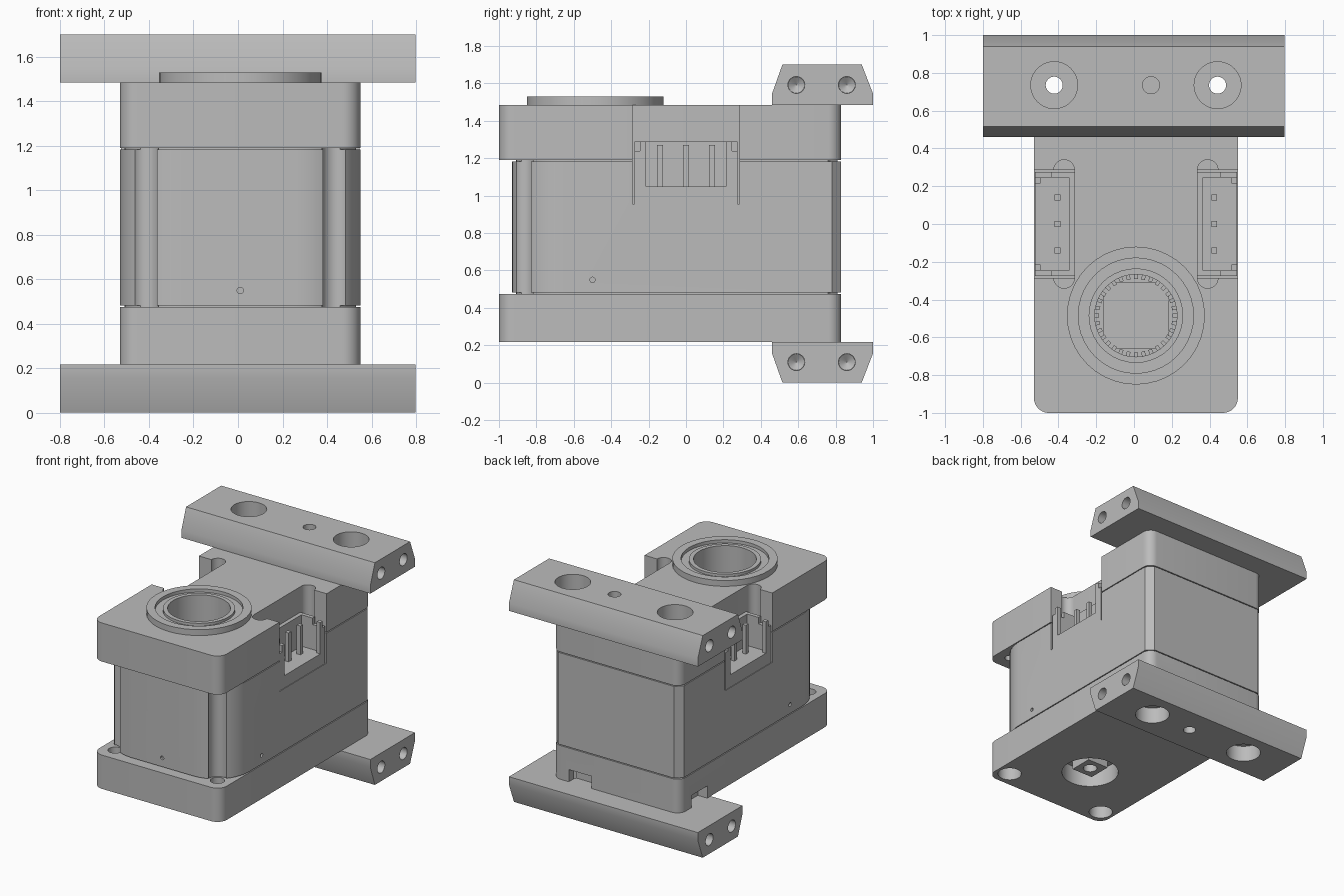
import bpy, bmesh, math
from mathutils import Matrix, Vector

if "Cube" in bpy.data.objects:
    bpy.data.objects.remove(bpy.data.objects["Cube"], do_unlink=True)

GREY = (0.5, 0.5, 0.5, 1)
grey = bpy.data.materials.new("housing grey")
grey.use_nodes = True
grey.diffuse_color = GREY
grey.node_tree.nodes["Principled BSDF"].inputs["Base Color"].default_value = GREY

CX = 0.01                      # centre plane of the body
SHAFT = (CX, -0.485)           # output shaft position
BOLT = 0.4325                  # bolt offset from the centre plane
BACK, FRONT = 0.735, -0.88     # bolt rows
Z0, Z1, Z2, Z3 = 0.217, 0.475, 1.19, 1.485   # body part heights


def finish(name, bm):
    bmesh.ops.recalc_face_normals(bm, faces=bm.faces)
    mesh = bpy.data.meshes.new(name)
    bm.to_mesh(mesh)
    bm.free()
    mesh.materials.append(grey)
    ob = bpy.data.objects.new(name, mesh)
    bpy.context.collection.objects.link(ob)
    return ob


def prism(name, pts, a, b, axis="z"):
    """Extrude an outline along z, or a (y, z) outline along x."""
    bm = bmesh.new()
    place = (lambda p: (p[0], p[1], a)) if axis == "z" else (lambda p: (a, p[0], p[1]))
    face = bm.faces.new([bm.verts.new(place(p)) for p in pts])
    out = bmesh.ops.extrude_face_region(bm, geom=[face])
    step = Vector((0, 0, b - a)) if axis == "z" else Vector((b - a, 0, 0))
    bmesh.ops.translate(bm, verts=[v for v in out["geom"] if isinstance(v, bmesh.types.BMVert)], vec=step)
    return finish(name, bm)


def box(name, x, y, z):
    return prism(name, [(x[0], y[0]), (x[1], y[0]), (x[1], y[1]), (x[0], y[1])], z[0], z[1])


def rod(name, start, end, r1, r2=None, seg=40):
    """Cylinder or cone between two points."""
    start, end = Vector(start), Vector(end)
    d = end - start
    bm = bmesh.new()
    bmesh.ops.create_cone(bm, cap_ends=True, segments=seg, radius1=r1,
                          radius2=r1 if r2 is None else r2, depth=d.length,
                          matrix=Matrix.Translation((start + end) / 2)
                          @ d.to_track_quat("Z", "Y").to_matrix().to_4x4())
    return finish(name, bm)


def post(x, y, a, b, r, name="cutter"):
    return rod(name, (x, y, a), (x, y, b), r)


def outline(half, y0, y1, front_r, back_r, back_steps=8):
    """Rectangle with rounded front and back corners."""
    pts = []
    for sx, y, r, start, n in ((1, y0, front_r, -90, 10), (1, y1, back_r, 0, back_steps),
                               (-1, y1, back_r, 90, back_steps), (-1, y0, front_r, 180, 10)):
        cy = y + r if y == y0 else y - r
        for i in range(n + 1):
            t = math.radians(start + 90 * i / n)
            pts.append((CX + sx * (half - r) + r * math.cos(t), cy + r * math.sin(t)))
    return pts


def cut(targets, cutters):
    for ob in targets:
        bpy.context.view_layer.objects.active = ob
        for c in cutters:
            m = ob.modifiers.new("cut", "BOOLEAN")
            m.operation, m.solver, m.object = "DIFFERENCE", "EXACT", c
            bpy.ops.object.modifier_apply(modifier=m.name)
    for c in cutters:
        bpy.data.objects.remove(c, do_unlink=True)


# Housing: two caps, the grooved middle and an inset core that leaves thin seams
cap_line = outline(0.54, -1.0, 0.83, 0.08, 0.07)
bottom_cap = prism("bottom_cap", cap_line, Z0, Z1)
top_cap = prism("top_cap", cap_line, Z2, Z3)
middle = prism("middle_case", outline(0.54, -0.93, 0.83, 0.28, 0.05, 1), Z1 + 0.007, Z2 - 0.007)
core = prism("inner_core", outline(0.52, -0.91, 0.81, 0.28, 0.05, 1), Z1 - 0.01, Z2 + 0.01)

# Bolt holes, corner grooves and pin holes
for s in (-1, 1):
    x = CX + s * BOLT
    cut([bottom_cap, middle, core, top_cap], [post(x, BACK, 0.1, 1.6, 0.045)])
    cut([middle, core], [post(x, FRONT, 0.4, 1.3, 0.065)])
    cut([bottom_cap], [post(x, FRONT, 0.1, 0.6, 0.05), post(x, FRONT, 0.1, 0.36, 0.085)])
    cut([top_cap], [post(x, FRONT, 1.1, 1.35, 0.035)])
    side = CX + s * 0.54
    cut([middle], [rod("cutter", (side - s * 0.015, -0.5, 0.55), (side + s * 0.05, -0.5, 0.55), 0.014)])
cut([middle], [rod("cutter", (CX, -1, 0.55), (CX, -0.915, 0.55), 0.014)])

# Cable notches at the back of the bottom cap
cut([bottom_cap], [box("cutter", (0.22, 0.41), (0.75, 0.9), (0.1, 0.31)),
                   box("cutter", (-0.6, -0.45), (0.5, 0.69), (0.1, 0.31))])

# Output bore on top and shaft recess underneath
cut([top_cap, middle, core], [post(*SHAFT, 1.0, 1.7, 0.235)])
cut([bottom_cap], [post(*SHAFT, 0.1, 0.36, 0.205)])

# Raised bearing ring with a groove
ring = post(*SHAFT, Z3 - 0.03, 1.53, 0.365, "bearing_ring")
cut([ring], [post(*SHAFT, 1.505, 1.6, 0.305), post(*SHAFT, 1.4, 1.6, 0.23)])
sleeve = post(*SHAFT, 1.0, 1.525, 0.25, "shaft_sleeve")
cut([sleeve], [post(*SHAFT, 1.03, 1.6, 0.218)])
sx, sy = SHAFT
box("shaft_seat", (sx - 0.175, sx + 0.175), (sy - 0.175, sy + 0.175), (1.02, 1.12))

# Spline teeth around the bottom of the bore
for i in range(32):
    t = 2 * math.pi * i / 32
    c = Vector((sx + 0.208 * math.cos(t), sy + 0.208 * math.sin(t), 0))
    u, v = Vector((math.cos(t), math.sin(t), 0)) * 0.014, Vector((-math.sin(t), math.cos(t), 0)) * 0.01
    prism("spline_tooth", [(c + a * u + b * v)[:2] for a, b in ((-1, -1), (1, -1), (1, 1), (-1, 1))], 1.02, 1.15)

# Square nut under the shaft
nut = box("shaft_nut", (sx - 0.09, sx + 0.09), (sy - 0.09, sy + 0.09), (0.25, 0.38))
cut([nut], [post(*SHAFT, 0.1, 0.33, 0.05)])

# Side connectors in their recesses
for s in (-1, 1):
    def span(a, b):
        return tuple(sorted((CX + s * a, CX + s * b)))
    cut([top_cap, middle, core], [box("cutter", span(0.325, 0.6), (-0.285, 0.285), (0.955, 1.6))])
    cut([top_cap], [post(CX + s * 0.38, y, 1.1, 1.6, 0.055) for y in (-0.285, 0.285)])
    box("connector_floor", span(0.325, 0.535), (-0.275, 0.275), (0.955, 1.05))
    box("connector_back", span(0.325, 0.355), (-0.275, 0.275), (1.05, 1.29))
    for m in (-1, 1):
        def run(a, b):
            return tuple(sorted((m * a, m * b)))
        box("connector_wall", span(0.355, 0.45), run(0.245, 0.275), (1.05, 1.29))
        box("connector_wall", span(0.45, 0.535), run(0.245, 0.275), (1.05, 1.24))
        box("connector_lip", span(0.505, 0.535), run(0.215, 0.245), (1.05, 1.29))
    for y in (-0.14, 0, 0.14):
        box("connector_pin", span(0.4, 0.43), (y - 0.016, y + 0.016), (1.05, 1.27))

# Mounting rails, the lower one being the upper one flipped
for name, base, up in (("top_rail", Z3, 1), ("bottom_rail", Z0, -1)):
    profile = [(0.46, 0), (0.46, 0.06), (0.515, 0.215), (0.94, 0.215), (1.0, 0.06), (1.0, 0)]
    rail = prism(name, [(y, base + up * h) for y, h in profile], -0.8, 0.797, "x")
    tools = [post(0.09, BACK, *sorted((base + up * 0.08, base + up * 0.3)), 0.045)]
    for s in (-1, 1):
        x = CX + s * BOLT
        tools.append(post(x, BACK, base - 0.1, base + 0.1, 0.045) if up < 0
                     else post(x, BACK, base - 0.1, base + 0.15, 0.045))
        if up < 0:
            tools.append(post(x, BACK, base - 0.15, base + 0.05, 0.045))
        tools.append(post(x, BACK, *sorted((base + up * 0.09, base + up * 0.3)), 0.124))
        z = base + up * 0.107
        for y in (0.59, 0.86):
            tools.append(rod("cutter", (s * 0.9, y, z), (s * 0.7, y, z), 0.045))
            tools.append(rod("cutter", (s * 0.701, y, z), (s * 0.67, y, z), 0.045, 0.001))
    cut([rail], tools)

# Smooth the round surfaces, keep edges sharp
for ob in bpy.context.collection.objects:
    if ob.type == "MESH" and ob.data.materials and ob.data.materials[0] == grey:
        ob.select_set(True)
        bpy.context.view_layer.objects.active = ob
bpy.ops.object.shade_smooth_by_angle(angle=math.radians(30))
